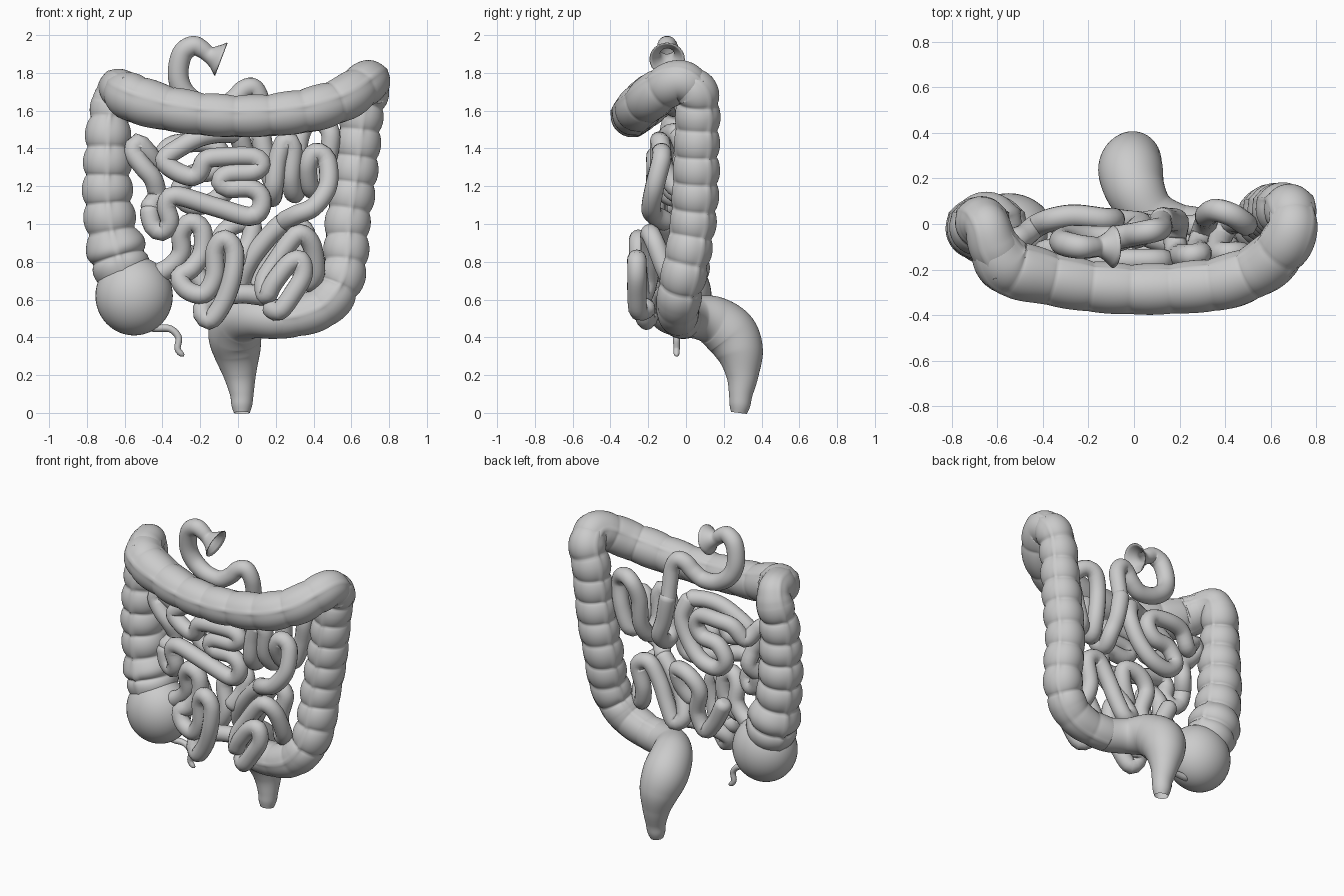
import bpy, math
from mathutils import Vector


def spline(pts, step):
    """Catmull-Rom through 4D points (x, y, z, radius)."""
    P = [Vector(p) for p in pts]
    P = [P[0] * 2 - P[1]] + P + [P[-1] * 2 - P[-2]]
    out = []
    for i in range(1, len(P) - 2):
        a, b, c, d = P[i - 1:i + 3]
        n = max(2, int((c - b).to_3d().length / step))
        for k in range(n):
            t = k / n
            out.append(0.5 * (2 * b + (c - a) * t + (2 * a - 5 * b + 4 * c - d) * t * t
                              + (3 * b - a - 3 * c + d) * t ** 3))
    return out + [P[-2]]


def tube(name, pts, r=None, sides=16, step=0.02, pouch=None, caps=(True, True)):
    """Sweep a round section; pouch(fraction) gives the haustra depth and length."""
    if r:
        pts = [(*p, r) for p in pts]
        # rounded tips
        for end, nxt in ((0, 1), (-1, -2)):
            p, q = Vector(pts[end][:3]), Vector(pts[nxt][:3])
            tip = p + (p - q).normalized() * r * 0.5
            new = (*tip, r * 0.35)
            pts = [new] + pts if end == 0 else pts + [new]
    path = spline(pts, step)
    n = len(path)
    pos = [p.to_3d() for p in path]
    normal = Vector((0, -1, 0))
    verts, faces = [], []
    phase = 0.0
    for i in range(n):
        tan = (pos[min(i + 1, n - 1)] - pos[max(i - 1, 0)]).normalized()
        normal = (normal - tan * normal.dot(tan)).normalized()
        side = tan.cross(normal)
        depth = 0.0
        if pouch:
            d, length = pouch(i / n)
            if i:
                phase += (pos[i] - pos[i - 1]).length / length
            depth = d * (1 - abs(math.sin(math.pi * phase)) ** 0.6)
        for k in range(sides):
            a = 2 * math.pi * k / sides
            rad = path[i].w * (1 - depth)
            if pouch:
                # three longitudinal bands
                off = (a + math.pi / 3) % (2 * math.pi / 3) - math.pi / 3
                w = math.exp(-(off / 0.11) ** 2)
                rad = rad * (1 - w) + path[i].w * (1.035 - depth * 0.35) * w
            verts.append(pos[i] + (normal * math.cos(a) + side * math.sin(a)) * rad)
    for i in range(n - 1):
        for k in range(sides):
            a, b = i * sides + k, i * sides + (k + 1) % sides
            faces.append((a, b, b + sides, a + sides))
    if caps[0]:
        faces.append(tuple(reversed(range(sides))))
    if caps[1]:
        faces.append(tuple(range((n - 1) * sides, n * sides)))
    me = bpy.data.meshes.new(name)
    me.from_pydata(verts, [], faces)
    me.polygons.foreach_set("use_smooth", [True] * len(me.polygons))
    ob = bpy.data.objects.new(name, me)
    bpy.context.collection.objects.link(ob)
    return ob


# caecum pouch
bpy.ops.mesh.primitive_uv_sphere_add(segments=40, ring_count=24, location=(-.55, -.05, .62))
caecum = bpy.context.object
caecum.name = "caecum"
caecum.scale = (.205, .185, .21)
bpy.ops.object.shade_smooth()

# appendix
tube("appendix", [(-.5, -.05, .47, .03), (-.44, -.05, .45, .022), (-.36, -.05, .445, .019),
                  (-.315, -.05, .4, .018), (-.32, -.05, .34, .017), (-.3, -.05, .312, .015),
                  (-.285, -.05, .305, .006)], sides=12, step=.01)

# large intestine
tube("ascending_colon", [
    (-.59, -.04, .68, .13), (-.635, -.02, .83, .165), (-.67, -.02, .97, .143),
    (-.69, -.02, 1.15, .137), (-.69, -.02, 1.35, .13), (-.685, -.01, 1.52, .12),
    (-.665, .01, 1.64, .112), (-.645, -.01, 1.715, .1), (-.62, -.09, 1.71, .11),
    (-.57, -.17, 1.675, .125)], sides=54, step=.009,
    pouch=lambda f: (.2 if f < .8 else .06, .148))
tube("transverse_colon", [
    (-.63, -.06, 1.72, .1), (-.56, -.18, 1.67, .13), (-.4, -.23, 1.62, .122),
    (-.2, -.27, 1.585, .115), (0, -.285, 1.572, .113), (.2, -.28, 1.58, .114),
    (.4, -.255, 1.61, .12), (.56, -.19, 1.665, .12), (.655, -.1, 1.73, .12),
    (.695, -.02, 1.755, .112), (.69, .05, 1.71, .11)],
    sides=54, step=.009, pouch=lambda f: (.09, .18))
tube("descending_colon", [
    (.695, 0, 1.75, .105), (.685, .06, 1.69, .115), (.655, .065, 1.58, .118),
    (.635, .06, 1.4, .12), (.61, .055, 1.2, .124), (.58, .04, 1.0, .122),
    (.57, .01, .82, .122), (.54, -.02, .68, .12), (.46, -.04, .57, .115),
    (.34, -.04, .515, .108), (.2, -.02, .495, .105)],
    sides=54, step=.009, pouch=lambda f: (.17 if f < .8 else .06, .142))
tube("sigmoid_and_rectum", [
    (.32, -.04, .51, .1), (.2, -.02, .497, .105), (.08, .04, .505, .11), (.01, .14, .49, .13),
    (-.015, .235, .42, .142), (-.005, .285, .32, .125), (.01, .298, .2, .087),
    (.02, .29, .1, .063), (.02, .285, .04, .055), (.02, .28, 0, .042)],
    sides=42, step=.01, caps=(True, False))

# duodenum with its flared mouth
duo = tube("duodenum", [
    (-.092, -.1, 1.873, .094), (-.118, -.1, 1.883, .068), (-.155, -.1, 1.898, .044),
    (-.19, -.1, 1.925, .047), (-.235, -.1, 1.944, .052), (-.29, -.09, 1.91, .055),
    (-.315, -.08, 1.83, .055), (-.31, -.07, 1.75, .055), (-.27, -.06, 1.68, .055),
    (-.19, -.06, 1.63, .053), (-.09, -.06, 1.62, .052), (-.02, -.05, 1.66, .052),
    (.03, -.04, 1.71, .052), (.08, -.03, 1.72, .052), (.115, -.02, 1.66, .05),
    (.12, 0, 1.55, .048), (.12, .02, 1.45, .048)], sides=24, step=.01, caps=(False, True))
wall = duo.modifiers.new("wall", "SOLIDIFY")
wall.thickness = .006

# small intestine loops
R = .051
tube("right_upper_loops", [
    (.12, .02, 1.48), (.15, .02, 1.32), (.19, .01, 1.2), (.18, -.06, 1.14), (.19, -.13, 1.2),
    (.21, -.14, 1.34), (.25, -.14, 1.44), (.29, -.13, 1.4), (.28, -.11, 1.24), (.3, -.04, 1.16),
    (.32, .02, 1.25), (.32, .04, 1.42), (.36, .06, 1.53), (.43, .04, 1.55), (.49, 0, 1.48),
    (.47, .01, 1.33), (.42, 0, 1.19), (.38, -.06, 1.2), (.37, -.12, 1.31), (.41, -.13, 1.38),
    (.47, -.13, 1.34), (.475, -.165, 1.2), (.4, -.185, 1.09), (.31, -.17, 1.05), (.24, -.1, 1.01)], R)
tube("right_lower_loops", [
    (.24, -.1, 1.01), (.15, -.08, .92), (.06, -.05, .8), (.02, -.01, .69), (.08, .01, .65),
    (.14, 0, .75), (.2, -.01, .88), (.28, -.01, .99), (.36, -.01, .95), (.33, -.02, .8), (.36, -.05, .69),
    (.41, -.1, .74), (.39, -.16, .89), (.33, -.19, .95), (.27, -.19, .9), (.2, -.19, .8),
    (.14, -.2, .7), (.15, -.23, .62), (.19, -.25, .69), (.27, -.26, .79), (.33, -.26, .81),
    (.345, -.26, .73), (.29, -.26, .63), (.22, -.25, .54), (.17, -.2, .56)], R)
tube("front_lower_loops", [
    (.14, -.09, .62), (.02, -.11, .63), (-.1, -.13, .61), (-.19, -.18, .55), (-.15, -.21, .49),
    (-.08, -.23, .58), (-.03, -.25, .72), (-.02, -.25, .86), (-.07, -.25, .92), (-.12, -.23, .86),
    (-.125, -.22, .72), (-.18, -.21, .63), (-.27, -.19, .65), (-.31, -.17, .72), (-.25, -.15, .76),
    (-.19, -.14, .85), (-.19, -.14, .97), (-.25, -.14, 1.01), (-.3, -.12, .95), (-.3, -.1, .85),
    (-.35, -.09, .78), (-.43, -.08, .73)], R)
tube("front_upper_loops", [
    (0, -.04, 1.48), (-.1, -.08, 1.48), (-.2, -.1, 1.46), (-.3, -.11, 1.41), (-.39, -.12, 1.34),
    (-.33, -.13, 1.28), (-.24, -.14, 1.25), (-.2, -.15, 1.28), (-.17, -.16, 1.34),
    (-.08, -.16, 1.355), (.08, -.16, 1.355), (.125, -.16, 1.315), (.08, -.16, 1.275),
    (-.05, -.16, 1.265), (-.095, -.16, 1.225), (-.05, -.16, 1.19), (.06, -.16, 1.19),
    (.12, -.16, 1.15), (.12, -.16, 1.08), (.06, -.16, 1.04), (-.12, -.16, 1.09),
    (-.33, -.16, 1.15), (-.38, -.15, 1.1), (-.36, -.14, 1.01), (-.4, -.12, .96),
    (-.45, -.11, .99), (-.47, -.1, 1.08)], R)
tube("left_back_loops", [
    (-.47, -.1, 1.08), (-.43, -.05, 1.15), (-.45, -.08, 1.24), (-.5, -.09, 1.3), (-.555, -.08, 1.38),
    (-.53, -.07, 1.43), (-.48, -.05, 1.38), (-.43, -.01, 1.33), (-.36, .02, 1.41), (-.26, .035, 1.43),
    (-.13, .02, 1.42), (-.09, .02, 1.35), (-.14, .02, 1.28), (-.25, .02, 1.26), (-.31, .02, 1.17),
    (-.25, .02, 1.1), (-.13, .02, 1.12), (-.03, .01, 1.22), (.03, 0, 1.36), (0, -.04, 1.48)], R)
tube("lower_back_loops", [
    (-.28, 0, .86), (-.21, -.01, .72), (-.13, -.02, .64), (-.07, -.02, .75), (-.1, 0, .9),
    (-.03, .01, .99), (.07, -.01, 1.0), (.06, -.03, .9), (.0, -.06, .8)], R)
